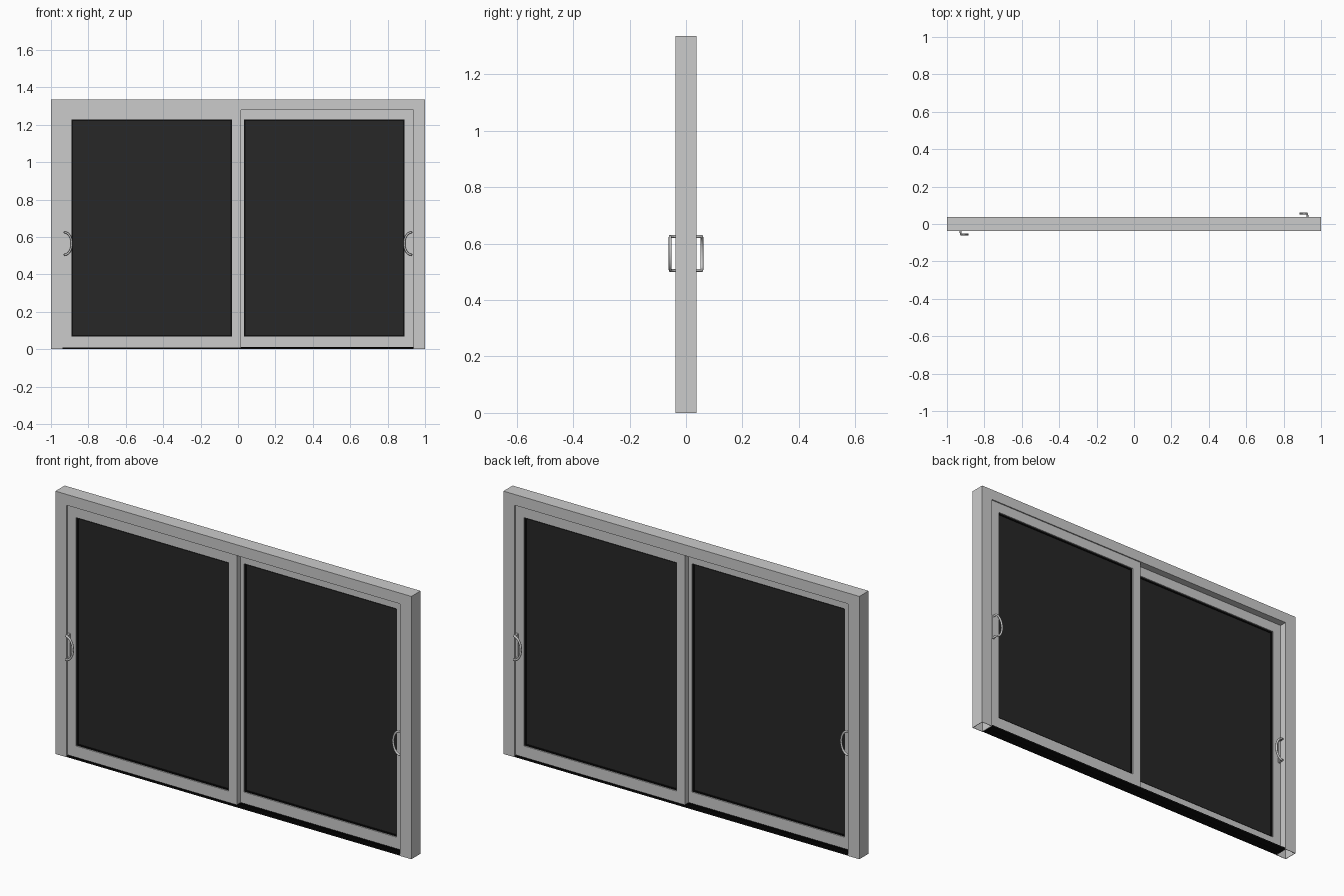
import bpy, bmesh, math

if "Cube" in bpy.data.objects:
    bpy.data.objects.remove(bpy.data.objects["Cube"])


def material(name, v):
    m = bpy.data.materials.new(name)
    m.diffuse_color = (v, v, v, 1)
    m.use_nodes = True
    m.node_tree.nodes["Principled BSDF"].inputs["Base Color"].default_value = m.diffuse_color
    return m


GLASS = material("dark_glass", 0.02)
BLACK = material("black_rubber", 0.004)


def finish(name, bm, mat=None):
    bmesh.ops.recalc_face_normals(bm, faces=bm.faces)
    me = bpy.data.meshes.new(name)
    bm.to_mesh(me)
    bm.free()
    ob = bpy.data.objects.new(name, me)
    bpy.context.collection.objects.link(ob)
    if mat:
        me.materials.append(mat)
    return ob


def box(name, lo, hi, mat=None, turn=1):
    """Box between two corners; turn=-1 rotates it 180 degrees about z."""
    bm = bmesh.new()
    bmesh.ops.create_cube(bm, size=1)
    for v in bm.verts:
        p = [a + (b - a) * (c + 0.5) for a, b, c in zip(lo, hi, v.co)]
        v.co = (p[0] * turn, p[1] * turn, p[2])
    return finish(name, bm, mat)


def ring(name, x0, x1, z0, z1, wx, wz, y0, y1, mat=None, turn=1):
    """Rectangular border with a hole, given depth."""
    bm = bmesh.new()
    outer = [(x0, z0), (x1, z0), (x1, z1), (x0, z1)]
    inner = [(x0 + wx, z0 + wz[0]), (x1 - wx, z0 + wz[0]),
             (x1 - wx, z1 - wz[1]), (x0 + wx, z1 - wz[1])]
    loops = [[bm.verts.new((x * turn, y * turn, z)) for x, z in pts]
             for pts, y in ((outer, y0), (inner, y0), (inner, y1), (outer, y1))]
    for k in range(4):
        a, b = loops[k], loops[(k + 1) % 4]
        for i in range(4):
            j = (i + 1) % 4
            bm.faces.new((a[i], a[j], b[j], b[i]))
    return finish(name, bm, mat)


def handle(name, x, y, out, turn):
    """D-shaped pull: two posts joined by an arc bowing toward the glass."""
    d = 0.025 * out
    zc, h = 0.565, 0.06
    pts = [(x, y, zc - h)]
    for i in range(17):
        t = -math.pi / 2 + math.pi * i / 16
        pts.append((x + 0.038 * math.cos(t), y + d, zc + h * math.sin(t)))
    pts.append((x, y, zc + h))
    cu = bpy.data.curves.new(name, 'CURVE')
    cu.dimensions = '3D'
    cu.bevel_depth = 0.0055
    cu.bevel_resolution = 2
    cu.use_fill_caps = True
    sp = cu.splines.new('POLY')
    sp.points.add(len(pts) - 1)
    for p, c in zip(sp.points, pts):
        p.co = (c[0] * turn, c[1] * turn, c[2], 1)
    ob = bpy.data.objects.new(name, cu)
    bpy.context.collection.objects.link(ob)
    # back plate against the stile
    ys = sorted((y, y + 0.004 * out))
    box(name + "_plate", (x - 0.007, ys[0], zc - 0.065),
        (x + 0.007, ys[1], zc + 0.065), None, turn)


W, D, H, HEAD = 0.937, 0.037, 1.335, 1.28

# outer frame header
box("header", (-1, -D, HEAD), (1, D, H))

for s, side in ((1, "left"), (-1, "right")):
    # hollow jamb, open at the bottom
    jamb = box(side + "_jamb", (-1, -D, 0), (-W, D, HEAD), None, s)
    bm = bmesh.new()
    bm.from_mesh(jamb.data)
    low = [f for f in bm.faces if f.calc_center_median().z < 0.001]
    bmesh.ops.delete(bm, geom=low, context='FACES')
    bm.to_mesh(jamb.data)
    bm.free()
    mod = jamb.modifiers.new("wall", 'SOLIDIFY')
    mod.thickness = 0.003

    # sliding panel: frame, gasket, glass
    x0, x1, z0, z1 = -W, 0.015, 0.01, HEAD
    y0, y1 = -0.031, -0.001
    ring(side + "_panel_frame", x0, x1, z0, z1, 0.048, (0.058, 0.052), y0, y1, None, s)
    gx0, gx1, gz0, gz1 = x0 + 0.048, x1 - 0.055 + 0.007, z0 + 0.058, z1 - 0.052
    ring(side + "_gasket", gx0, gx1, gz0, gz1, 0.007, (0.007, 0.007),
         y0 + 0.006, y1 - 0.006, BLACK, s)
    box(side + "_glass", (gx0 + 0.004, -0.02, gz0 + 0.004),
        (gx1 - 0.004, -0.012, gz1 - 0.004), GLASS, s)

    # pulls on both faces of the panel
    handle(side + "_outer_handle", -0.927, y0, -1, s)
    handle(side + "_inner_handle", -0.927, y1, 1, s)

    # bottom guide rail under the panel
    box(side + "_guide_rail", (-W, -0.018, 0.004), (W, -0.014, 0.011), BLACK, s)

# sill track
box("sill_track", (-W, -0.034, 0.001), (W, 0.034, 0.005), BLACK)
for y in (-0.034, 0, 0.034):
    box("sill_lip", (-W, y - 0.001, 0), (W, y + 0.001, 0.009), BLACK)
